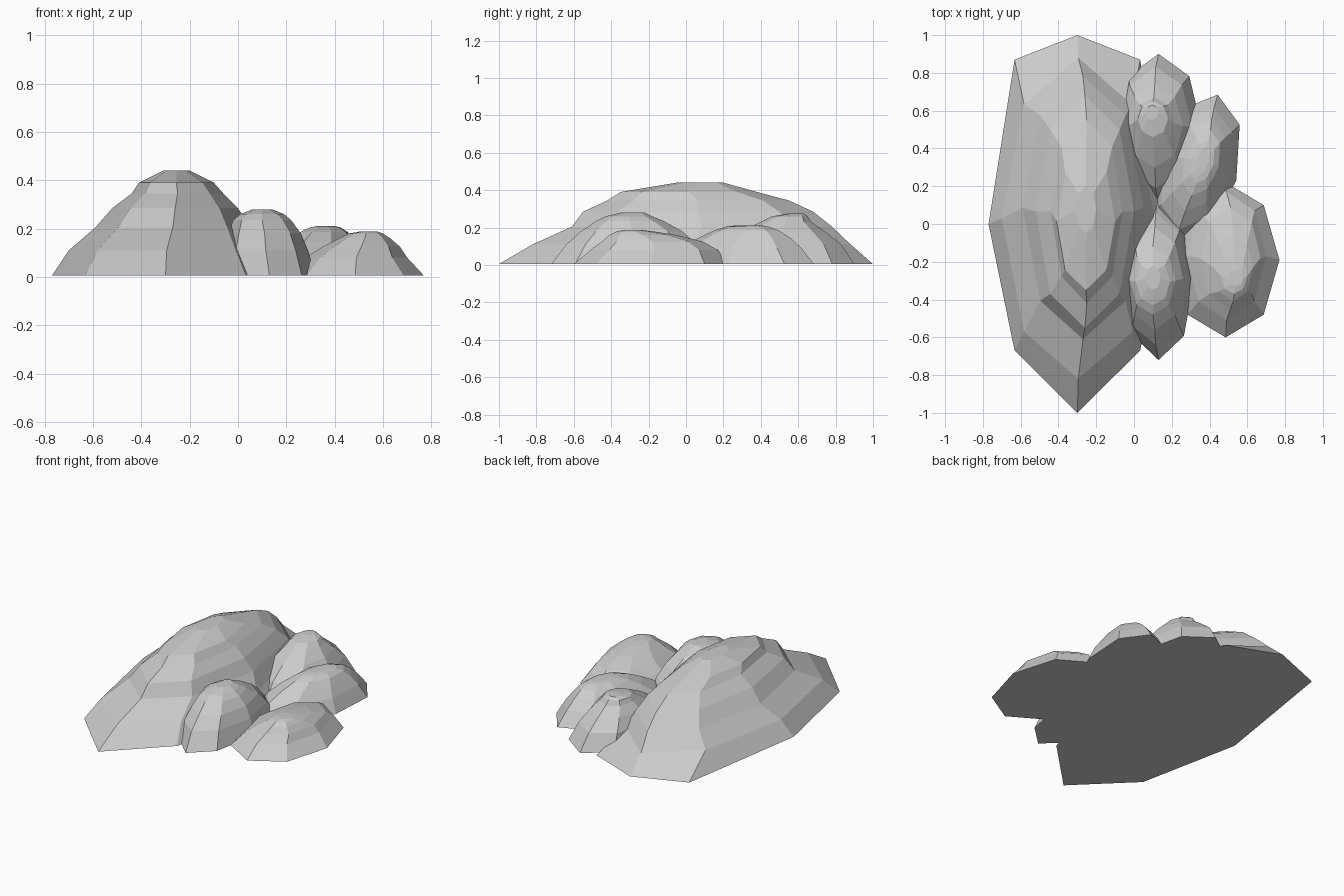
import bpy, bmesh, math
from mathutils import Matrix, Vector

if "Cube" in bpy.data.objects:
    bpy.data.objects.remove(bpy.data.objects["Cube"])


def mound(name, rings, angle=0.0, pivot=(0, 0), sides=8):
    """Loft faceted rings (x0, x1, y0, y1, z) into a closed rock, flat below."""
    bm = bmesh.new()
    loops = []
    for x0, x1, y0, y1, z in rings:
        cx, cy = (x0 + x1) / 2, (y0 + y1) / 2
        loop = []
        for i in range(sides):
            a = 2 * math.pi * i / sides
            loop.append(bm.verts.new((cx + (x1 - x0) / 2 * math.cos(a),
                                      cy + (y1 - y0) / 2 * math.sin(a), z)))
        loops.append(loop)
    for lo, hi in zip(loops, loops[1:]):
        for i in range(sides):
            j = (i + 1) % sides
            bm.faces.new((lo[i], lo[j], hi[j], hi[i]))
    bm.faces.new(loops[-1])
    bm.faces.new(loops[0][::-1])
    bmesh.ops.rotate(bm, verts=bm.verts, cent=Vector((*pivot, 0)),
                     matrix=Matrix.Rotation(math.radians(angle), 3, 'Z'))
    bmesh.ops.recalc_face_normals(bm, faces=bm.faces)
    mesh = bpy.data.meshes.new(name)
    bm.to_mesh(mesh)
    bm.free()
    obj = bpy.data.objects.new(name, mesh)
    bpy.context.collection.objects.link(obj)
    return obj


# Long main boulder; the diagonal base corners flare out
main = mound("main_boulder", [
    (-.77, .17, -1.0, 1.0, .005),
    (-.70, .11, -.82, .88, .11),
    (-.59, .05, -.61, .78, .205),
    (-.52, .00, -.55, .68, .285),
    (-.44, -.06, -.42, .55, .345),
    (-.41, -.10, -.35, .38, .39),
    (-.31, -.20, -.05, .20, .44)])
for i, y in ((1, .87), (3, .87), (5, -.67), (7, -.67)):
    main.data.vertices[i].co.y = y

# Front middle rock
mound("front_middle_rock", [
    (-.06, .32, -.72, .15, .005),
    (-.06, .29, -.64, .06, .11),
    (-.04, .26, -.56, -.02, .18),
    (-.02, .22, -.48, -.12, .235),
    (.01, .19, -.43, -.18, .26),
    (.06, .14, -.35, -.22, .28)])

# Back middle rock
mound("back_middle_rock", [
    (-.10, .36, .10, .90, .005),
    (-.08, .31, .19, .83, .11),
    (-.04, .26, .30, .74, .18),
    (0, .21, .40, .67, .23),
    (.02, .18, .46, .65, .26),
    (.06, .13, .55, .63, .275)])

# Back right rock, turned diagonally
mound("back_right_rock", [
    (.11, .55, -.12, .70, .005),
    (.15, .51, -.04, .63, .09),
    (.20, .47, .06, .57, .145),
    (.25, .44, .15, .51, .185),
    (.29, .41, .22, .45, .205),
    (.32, .38, .26, .42, .21)], angle=-16, pivot=(.33, .29))

# Front right rock
mound("front_right_rock", [
    (.20, .77, -.60, .22, .005),
    (.28, .70, -.51, .17, .08),
    (.35, .67, -.45, .09, .125),
    (.42, .63, -.41, -.05, .16),
    (.46, .60, -.37, -.18, .18),
    (.50, .58, -.33, -.24, .187)])
